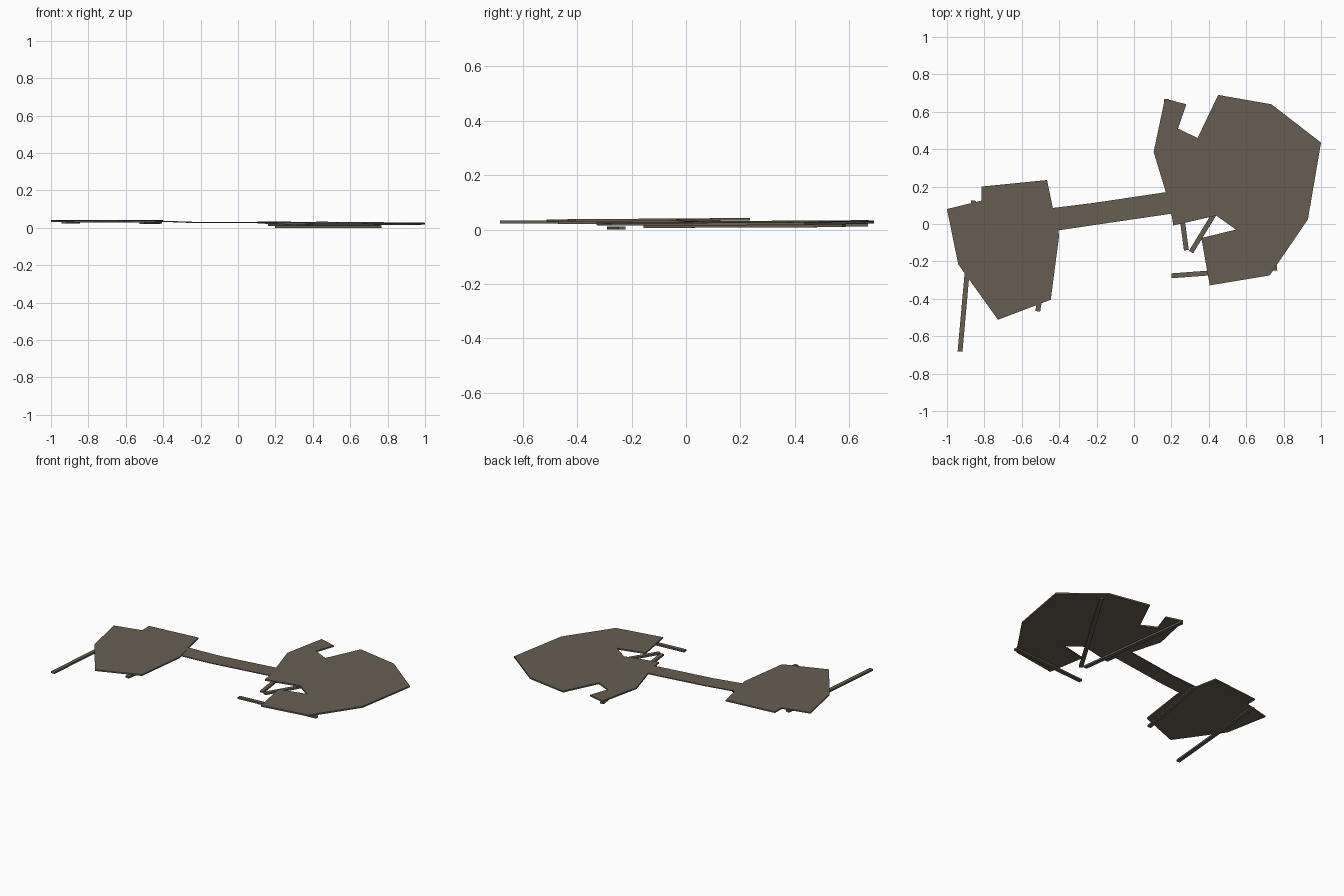
import bpy, bmesh
from mathutils import Vector

if "Cube" in bpy.data.objects:
    bpy.data.objects.remove(bpy.data.objects["Cube"])

mat = bpy.data.materials.new("weathered brown")
mat.diffuse_color = (0.137, 0.112, 0.083, 1)
mat.use_nodes = True
mat.node_tree.nodes["Principled BSDF"].inputs["Base Color"].default_value = mat.diffuse_color


def slab(name, outline, top, thick):
    """Extrude an outline down from a gently sloping top surface top(x, y)."""
    bm = bmesh.new()
    n = len(outline)
    upper = [bm.verts.new((x, y, top(x, y))) for x, y in outline]
    lower = [bm.verts.new((x, y, top(x, y) - thick)) for x, y in outline]
    bm.faces.new(upper)
    bm.faces.new(lower[::-1])
    for i in range(n):
        j = (i + 1) % n
        bm.faces.new((upper[i], lower[i], lower[j], upper[j]))
    bmesh.ops.recalc_face_normals(bm, faces=bm.faces)
    bmesh.ops.triangulate(bm, faces=[f for f in bm.faces if len(f.verts) > 4])
    mesh = bpy.data.meshes.new(name)
    bm.to_mesh(mesh)
    bm.free()
    mesh.materials.append(mat)
    ob = bpy.data.objects.new(name, mesh)
    bpy.context.collection.objects.link(ob)


def beam(name, a, b, za, zb, width=0.026, thick=0.012):
    """Straight plank between two plan points; za and zb are its top heights."""
    a, b = Vector(a), Vector(b)
    d = b - a
    side = Vector((-d.y, d.x)).normalized() * width / 2
    pts = [tuple(p) for p in (a + side, a - side, b - side, b + side)]
    slab(name, pts,
         lambda x, y: za + (zb - za) * (Vector((x, y)) - a).dot(d) / d.length_squared,
         thick)


# Large eastern platform
slab("right_platform",
     [(0.17, 0.17), (0.105, 0.385), (0.165, 0.67), (0.28, 0.64), (0.235, 0.51),
      (0.34, 0.46), (0.45, 0.69), (0.735, 0.64), (1.0, 0.435), (0.93, 0.025),
      (0.725, -0.275), (0.405, -0.328), (0.36, -0.075), (0.545, -0.03),
      (0.44, 0.045), (0.21, -0.008), (0.2, 0.055)],
     lambda x, y: 0.029 + 0.007 * y - 0.007 * (x - 0.3), 0.010)

# Small western platform
slab("left_platform",
     [(-1.0, 0.08), (-0.815, 0.125), (-0.815, 0.2), (-0.465, 0.235),
      (-0.435, 0.09), (-0.40, -0.06), (-0.445, -0.405), (-0.727, -0.512),
      (-0.94, -0.215)],
     lambda x, y: 0.041 + 0.007 * y, 0.009)

# Connecting walkway: ramp section and level section
slab("walkway_ramp", [(-0.44, 0.085), (-0.22, 0.112), (-0.203, -0.004), (-0.41, -0.035)],
     lambda x, y: 0.031 + 0.04 * max(0, -0.23 - x), 0.006)
slab("walkway_level", [(-0.22, 0.112), (0.17, 0.17), (0.2, 0.055), (-0.203, -0.004)],
     lambda x, y: 0.031, 0.006)

# Support beams below the platforms
for name, a, b, za, zb in [
    ("right_front_beam", (0.2, -0.277), (0.765, -0.235), 0.012, 0.012),
    ("right_diagonal_beam", (0.305, -0.15), (0.75, 0.58), 0.018, 0.021),
    ("right_side_beam", (0.28, -0.14), (0.172, 0.667), 0.019, 0.023),
    ("left_outer_beam", (-0.93, -0.682), (-0.858, 0.125), 0.034, 0.034),
    ("left_inner_beam", (-0.515, -0.467), (-0.418, 0.08), 0.032, 0.034),
]:
    beam(name, a, b, za, zb)
